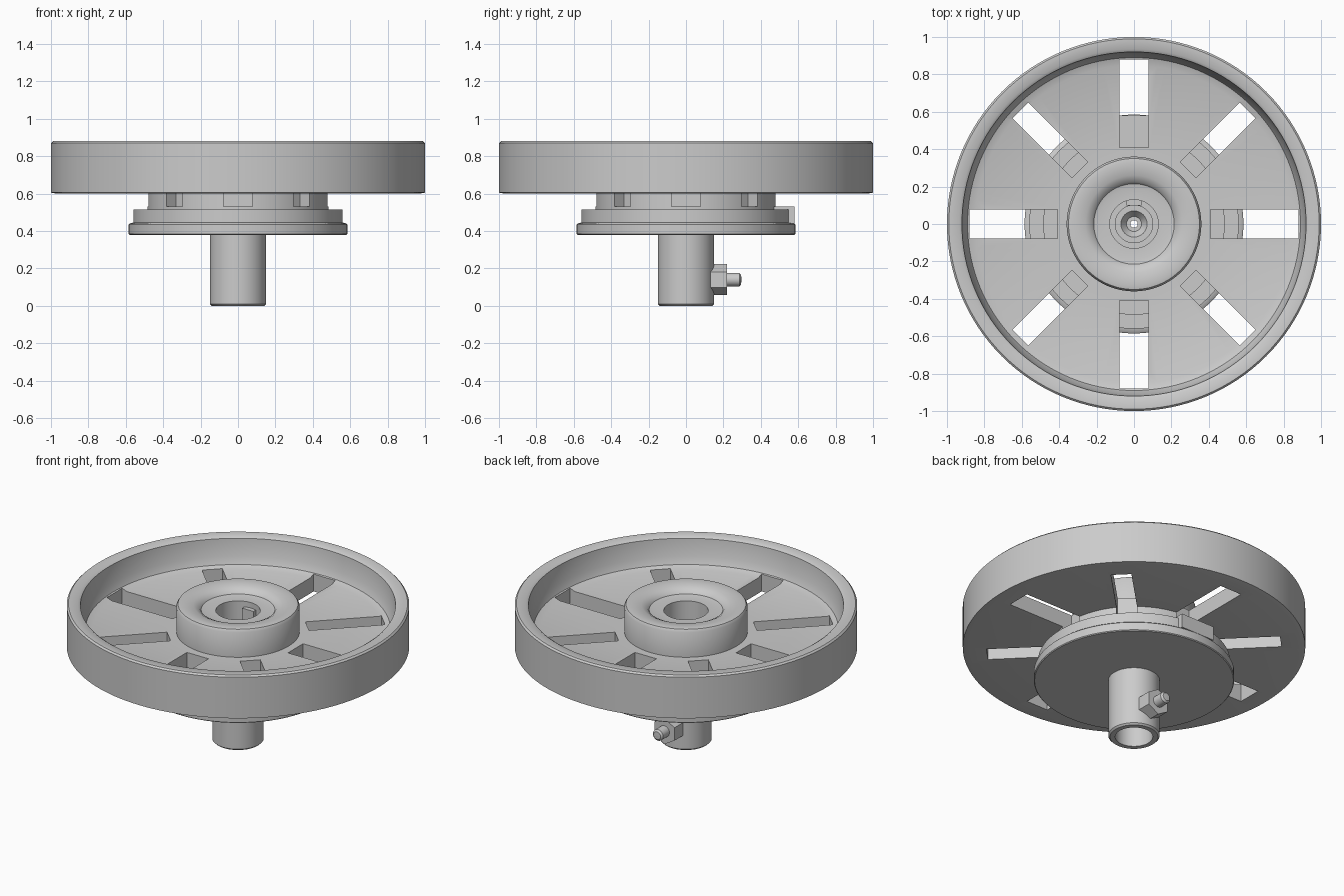
import bpy, bmesh, math
from mathutils import Matrix, Vector

if "Cube" in bpy.data.objects:
    bpy.data.objects.remove(bpy.data.objects["Cube"])

grey = bpy.data.materials.new("light_grey")
grey.diffuse_color = (0.6, 0.6, 0.6, 1)
grey.use_nodes = True
grey.node_tree.nodes["Principled BSDF"].inputs["Base Color"].default_value = grey.diffuse_color


def finish(name, bm, smooth=True):
    bmesh.ops.recalc_face_normals(bm, faces=bm.faces)
    me = bpy.data.meshes.new(name)
    bm.to_mesh(me)
    bm.free()
    me.materials.append(grey)
    ob = bpy.data.objects.new(name, me)
    bpy.context.collection.objects.link(ob)
    if smooth:
        smooth_edges(ob)
    return ob


def smooth_edges(ob):
    bpy.ops.object.select_all(action='DESELECT')
    ob.select_set(True)
    bpy.context.view_layer.objects.active = ob
    bpy.ops.object.shade_smooth_by_angle(angle=math.radians(35))


def lathe(name, profile, steps=96, matrix=Matrix(), smooth=True):
    """Spin a closed (radius, height) profile around z."""
    bm = bmesh.new()
    rings = []
    for i in range(steps):
        a = 2 * math.pi * i / steps
        rings.append([bm.verts.new(matrix @ Vector((r * math.cos(a), r * math.sin(a), z)))
                      for r, z in profile])
    n = len(profile)
    for i in range(steps):
        a, b = rings[i], rings[(i + 1) % steps]
        for j in range(n):
            k = (j + 1) % n
            bm.faces.new((a[j], b[j], b[k], a[k]))
    return finish(name, bm, smooth)


def box(bm, lo, hi, angle=0):
    lo, hi = Vector(lo), Vector(hi)
    m = (Matrix.Rotation(angle, 4, 'Z') @ Matrix.Translation((lo + hi) / 2)
         @ Matrix.Diagonal((*(hi - lo), 1)))
    bmesh.ops.create_cube(bm, size=1, matrix=m)


# Wheel: rim, floor, hub and neck in one profile
wheel = lathe("wheel", [
    (0.13, 0.50), (0.485, 0.50), (0.485, 0.60), (0.97, 0.60), (1.0, 0.605),
    (1.0, 0.87), (0.99, 0.88), (0.935, 0.88), (0.92, 0.87),
    (0.91, 0.76), (0.89, 0.715), (0.85, 0.70), (0.36, 0.70),
    (0.36, 0.86), (0.35, 0.876), (0.33, 0.88), (0.26, 0.873),
    (0.225, 0.855), (0.215, 0.84), (0.19, 0.835), (0.13, 0.835)], 128)

# Eight radial slots, wide and narrow in turn
bm = bmesh.new()
for i in range(8):
    half, end = (0.077, 0.88) if i % 2 == 0 else (0.06, 0.86)
    box(bm, (0.41, -half, 0.53), (end, half, 0.80), i * math.pi / 4)
cutter = finish("slot_cutter", bm, False)
cutter.hide_render = True
mod = wheel.modifiers.new("slots", 'BOOLEAN')
mod.operation = 'DIFFERENCE'
mod.solver = 'EXACT'
mod.object = cutter
bpy.context.view_layer.objects.active = wheel
bpy.ops.object.modifier_apply(modifier="slots")
bpy.data.objects.remove(cutter)
smooth_edges(wheel)

# Stepped disc under the wheel
lathe("stepped_disc", [
    (0.12, 0.38), (0.58, 0.38), (0.585, 0.385), (0.585, 0.435), (0.58, 0.44),
    (0.56, 0.445), (0.56, 0.515), (0.12, 0.515)], 128)

# Tab on the back of the disc
bm = bmesh.new()
box(bm, (-0.12, 0.40, 0.44), (0.12, 0.58, 0.53))
finish("disc_tab", bm, False)

# Hollow shaft narrowing to a pinhole inside the hub
lathe("shaft", [
    (0.11, 0.0), (0.14, 0.0), (0.15, 0.01), (0.15, 0.55), (0.10, 0.55),
    (0.10, 0.50), (0.07, 0.50), (0.04, 0.46), (0.02, 0.46),
    (0.02, 0.38), (0.11, 0.36)], 64)

# Small key inside the hub bore
bm = bmesh.new()
box(bm, (-0.04, 0.10, 0.50), (0.04, 0.15, 0.80))
finish("bore_key", bm, False)

# Hexagonal nut and pointed stud on the back of the shaft
to_back = Matrix.Translation((0, 0, 0.14)) @ Matrix.Rotation(-math.pi / 2, 4, 'X')
to_back = to_back @ Matrix.Rotation(math.pi / 6, 4, 'Z')
lathe("nut", [(0.02, 0.13), (0.083, 0.13), (0.083, 0.22), (0.02, 0.22)], 6, to_back, False)
lathe("stud", [(0.001, 0.12), (0.036, 0.12), (0.036, 0.285), (0.025, 0.295), (0.001, 0.296)],
      24, to_back)
